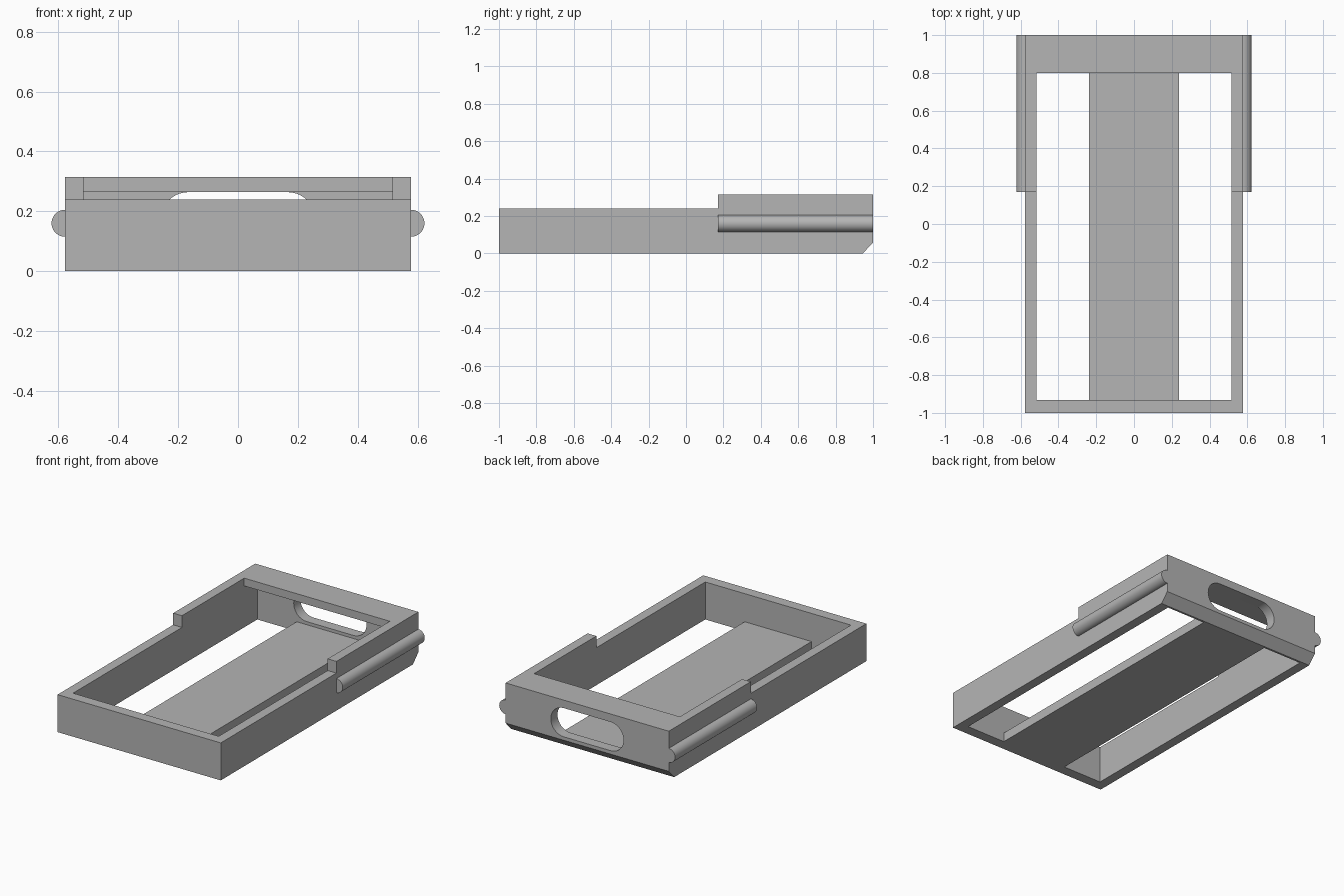
import bpy, bmesh
from math import sin, cos, pi

cube = bpy.data.objects.get("Cube")
if cube:
    bpy.data.objects.remove(cube, do_unlink=True)

grey = bpy.data.materials.new("plain_grey")
grey.use_nodes = True
colour = (0.46, 0.46, 0.46, 1)
grey.diffuse_color = colour
grey.node_tree.nodes["Principled BSDF"].inputs["Base Color"].default_value = colour


def prism(name, profile, axis, start, end):
    """Extrude a 2D profile along x (profile is y, z) or along y (profile is x, z)."""
    bm = bmesh.new()

    def ring(t):
        return [bm.verts.new((t, a, b) if axis == "x" else (a, t, b)) for a, b in profile]

    first, last = ring(start), ring(end)
    n = len(profile)
    bm.faces.new(first)
    bm.faces.new(last[::-1])
    for i in range(n):
        j = (i + 1) % n
        bm.faces.new((first[j], first[i], last[i], last[j]))
    bmesh.ops.recalc_face_normals(bm, faces=bm.faces)
    mesh = bpy.data.meshes.new(name)
    bm.to_mesh(mesh)
    bm.free()
    mesh.materials.append(grey)
    obj = bpy.data.objects.new(name, mesh)
    bpy.context.collection.objects.link(obj)
    return obj


def arc(cx, cz, r, a0, a1, steps):
    return [(cx + r * cos(a0 + (a1 - a0) * i / steps),
             cz + r * sin(a0 + (a1 - a0) * i / steps)) for i in range(steps + 1)]


def activate(obj):
    bpy.ops.object.select_all(action="DESELECT")
    obj.select_set(True)
    bpy.context.view_layer.objects.active = obj


def cut(obj, cutter):
    activate(obj)
    mod = obj.modifiers.new("cut", "BOOLEAN")
    mod.operation = "DIFFERENCE"
    mod.solver = "EXACT"
    mod.object = cutter
    bpy.ops.object.modifier_apply(modifier=mod.name)
    bpy.data.objects.remove(cutter, do_unlink=True)


half_w, inner_w = 0.578, 0.516
low, high, lip_z = 0.24, 0.315, 0.265
step_y, lip_y, wall_y = 0.17, 0.80, 0.932

# Frame: stepped side profile with a chamfered lower back edge
frame = prism("frame", [(-1, 0), (0.945, 0), (1, 0.058), (1, high),
                        (step_y, high), (step_y, low), (-1, low)], "x", -half_w, half_w)

# Open interior, leaving an overhanging lip along the back
cut(frame, prism("interior_cutter",
                 [(-wall_y, -0.2), (wall_y, -0.2), (wall_y, lip_z), (lip_y, lip_z),
                  (lip_y, 0.6), (-wall_y, 0.6)], "x", -inner_w, inner_w))

# Rounded finger slot through the back wall
r, reach = 0.092, 0.258
slot_z = lip_z - r - 0.001
slot = (arc(reach - r, slot_z, r, -pi / 2, pi / 2, 20)
        + arc(r - reach, slot_z, r, pi / 2, 3 * pi / 2, 20))
cut(frame, prism("slot_cutter", slot, "y", 0.92, 1.1))
activate(frame)
bpy.ops.object.shade_smooth_by_angle(angle=pi / 6)

# Floor strip between the front and back walls
prism("floor_strip", [(-wall_y, 0), (wall_y, 0), (wall_y, 0.06), (-wall_y, 0.06)],
      "x", -0.237, 0.237)

# Half-round guide rails on both sides
for name, side in (("left_rail", 1), ("right_rail", -1)):
    profile = [(side * x, z) for x, z in arc(half_w, 0.16, 0.045, -pi / 2, pi / 2, 24)]
    rail = prism(name, profile, "y", step_y, 1)
    activate(rail)
    bpy.ops.object.shade_smooth_by_angle(angle=pi / 6)
